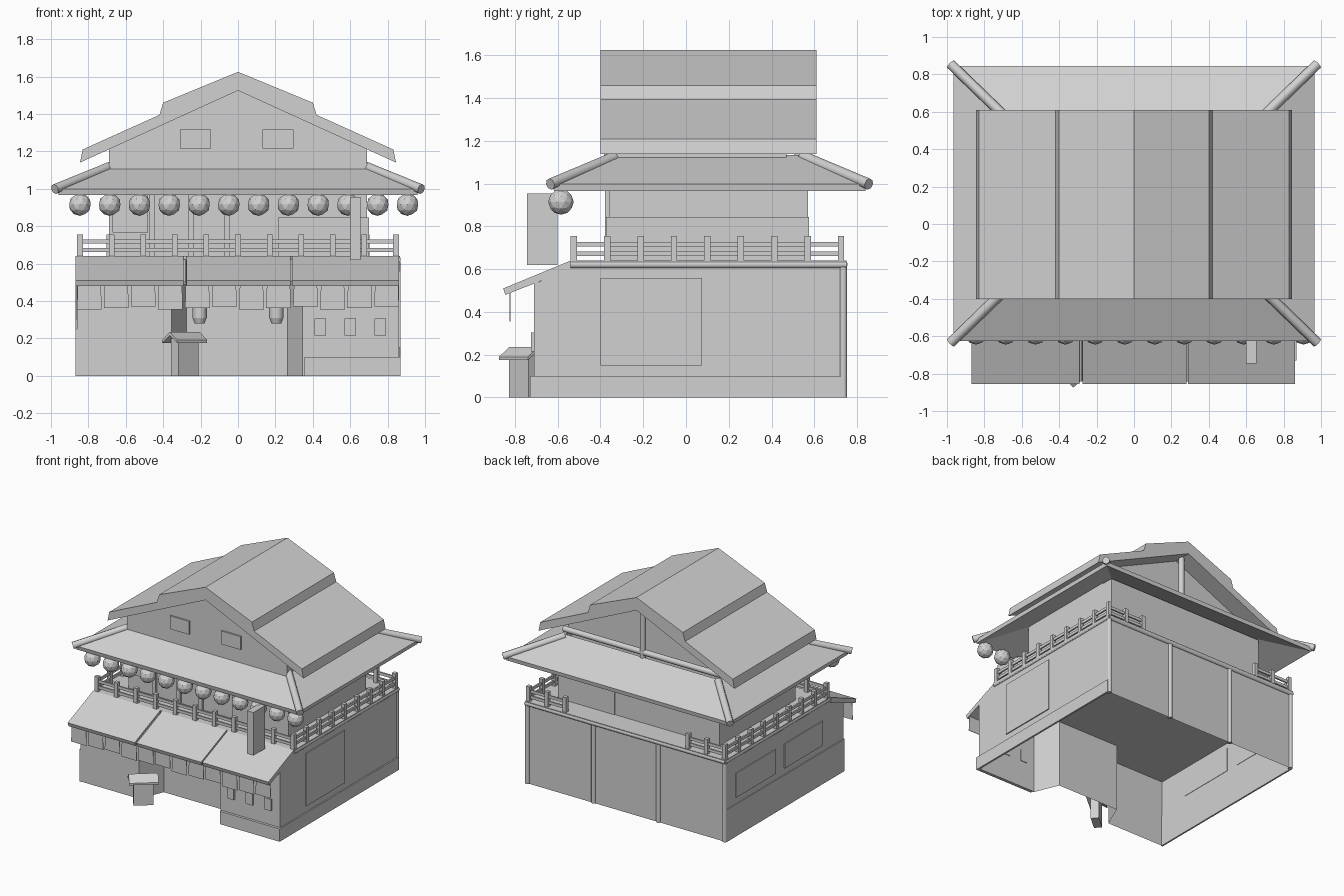
import bpy, bmesh, math
from mathutils import Vector, Matrix

cube = bpy.data.objects.get("Cube")
if cube:
    bpy.data.objects.remove(cube, do_unlink=True)

grey = bpy.data.materials.new("plain_grey")
grey.use_nodes = True
COLOUR = (0.64, 0.64, 0.64, 1)
grey.diffuse_color = COLOUR
grey.node_tree.nodes["Principled BSDF"].inputs["Base Color"].default_value = COLOUR


def finish(name, bm, smooth=False):
    bmesh.ops.recalc_face_normals(bm, faces=bm.faces)
    mesh = bpy.data.meshes.new(name)
    bm.to_mesh(mesh)
    bm.free()
    mesh.materials.append(grey)
    for p in mesh.polygons:
        p.use_smooth = smooth and len(p.vertices) == 4
    ob = bpy.data.objects.new(name, mesh)
    bpy.context.collection.objects.link(ob)
    return ob


def prism(name, pts, axis, a, b, caps=True):
    """Extrude a 2D outline along the named axis from a to b."""
    place = {"x": lambda p, t: (t, p[0], p[1]),
             "y": lambda p, t: (p[0], t, p[1]),
             "z": lambda p, t: (p[0], p[1], t)}[axis]
    bm = bmesh.new()
    lo = [bm.verts.new(place(p, a)) for p in pts]
    hi = [bm.verts.new(place(p, b)) for p in pts]
    n = len(pts)
    for i in range(n):
        j = (i + 1) % n
        bm.faces.new((lo[i], lo[j], hi[j], hi[i]))
    if caps:
        bm.faces.new(lo)
        bm.faces.new(hi)
    return finish(name, bm)


def box(name, x0, x1, y0, y1, z0, z1):
    return prism(name, [(x0, y0), (x1, y0), (x1, y1), (x0, y1)], "z", z0, z1)


def rod(name, p, q, r, sides=12, end_r=None):
    p, q = Vector(p), Vector(q)
    bm = bmesh.new()
    bmesh.ops.create_cone(bm, cap_ends=True, segments=sides, radius1=r,
                          radius2=r if end_r is None else end_r, depth=(q - p).length)
    turn = (q - p).to_track_quat("Z", "Y").to_matrix().to_4x4()
    bmesh.ops.transform(bm, matrix=Matrix.Translation((p + q) / 2) @ turn, verts=bm.verts)
    return finish(name, bm, True)


def ball(name, x, y, z, r):
    bm = bmesh.new()
    bmesh.ops.create_icosphere(bm, subdivisions=2, radius=r)
    bmesh.ops.translate(bm, vec=(x, y, z), verts=bm.verts)
    return finish(name, bm)


# Ground floor: open-bottomed shell with a splayed entrance recess
footprint = [(-.86, .74), (-.86, -.71), (-.355, -.71), (-.275, -.52),
             (.265, -.52), (.345, -.71), (.86, -.71), (.86, .74)]
prism("ground_floor_walls", footprint, "z", 0, .54, caps=False)
prism("ground_floor_ceiling", [(-.71, .53), (-.54, .61), (.74, .61), (.74, .53)],
      "x", -.86, .86)
box("balcony_floor", -.865, .865, -.54, .75, .61, .64)
for s in (-1, 1):
    rod("balcony_edge_beam", (s * .852, -.54, .622), (s * .852, .75, .622), .018)
rod("back_edge_beam", (-.86, .738, .622), (.86, .738, .622), .018)

# Plinths
box("left_plinth", .855, .87, -.73, .74, 0, .1)
box("front_plinth", .355, .87, -.73, -.705, 0, .1)
box("right_plinth", -.868, -.855, -.715, .74, 0, .25)

# Back wall posts
for x in (-.85, -.28, .28, .85):
    rod("back_post", (x, .736, 0), (x, .736, .61), .018)

# Ground floor windows
box("left_window", .857, .868, -.4, .075, .15, .56)
for y0, y1 in ((.13, .62), (-.45, .02)):
    box("right_window", -.867, -.857, y0, y1, .3, .49)
for x in (.44, .6, .76):
    box("small_front_window", x - .03, x + .03, -.724, -.705, .215, .305)

# Shop awning in three sections with divider rods
awning = [(-.54, .64), (-.855, .51), (-.845, .48), (-.54, .6)]
for x0, x1 in ((-.87, -.292), (-.276, .28), (.29, .86)):
    prism("awning_section", awning, "x", x0, x1)
for x in (-.285, .285):
    rod("awning_divider", (x, -.55, .615), (x, -.84, .495), .009, 8)

# Short hanging cloths along the awning edge
for i in range(12):
    x = -.795 + i * .1445
    drop = .355 + .008 * (i % 3)
    cloth = [(x - .062, .492), (x + .062, .492), (x + .066, drop), (x - .066, drop)]
    prism("hanging_cloth", cloth, "y", -.825, -.822)

# Entrance lanterns
for x in (-.205, .205):
    rod("entrance_lantern", (x, -.62, .31), (x, -.62, .46), .038)
    rod("entrance_lantern_base", (x, -.62, .28), (x, -.62, .31), .026, end_r=.038)

# Little roofed notice stand, turned toward the left
stand_turn = Matrix.Translation((-.285, -.76, 0)) @ Matrix.Rotation(math.radians(40), 4, "Z")
stand = box("notice_stand", -.07, .07, -.03, .03, 0, .2)
stand_roof = prism("notice_stand_roof", [(-.062, .175), (-.062, .19), (0, .235), (.062, .19),
                                         (.062, .175), (0, .215)], "x", -.105, .105)
for ob in (stand, stand_roof):
    ob.matrix_world = stand_turn


# Balcony railing, open in the middle of the back
def railing(p, q, count):
    p, q = Vector(p), Vector(q)
    for i in range(count + 1):
        c = p.lerp(q, i / count)
        box("railing_post", c.x - .015, c.x + .015, c.y - .015, c.y + .015, .64, .755)
    for z in (.672, .717):
        box("railing_bar", min(p.x, q.x) - .006, max(p.x, q.x) + .006,
            min(p.y, q.y) - .006, max(p.y, q.y) + .006, z - .011, z + .011)


railing((-.845, -.525), (.845, -.525), 10)
for s in (-1, 1):
    railing((s * .845, -.525), (s * .845, .725), 8)
    railing((s * .845, .725), (s * .53, .725), 2)

# Upper floor
box("upper_floor", -.69, .69, -.36, .57, .64, 1.08)
box("upper_wainscot", .215, .7, -.375, .575, .64, .845)
box("upper_front_shutter", -.67, -.48, -.38, -.36, .765, .97)
for x in (-.46, -.25, -.06):
    box("upper_front_post", x - .015, x + .015, -.38, -.36, .64, .99)

# Skirt roof: stacked rectangular rings joined into one closed band
bm = bmesh.new()
rings = []
for hx, y0, y1, z in ((.66, -.32, .54, 1.1), (.96, -.618, .84, .967),
                      (.965, -.625, .845, .998), (.66, -.32, .54, 1.135)):
    rings.append([bm.verts.new((x, y, z)) for x, y in
                  ((-hx, y0), (hx, y0), (hx, y1), (-hx, y1))])
for k in range(4):
    a, b = rings[k], rings[(k + 1) % 4]
    for i in range(4):
        j = (i + 1) % 4
        bm.faces.new((a[i], a[j], b[j], b[i]))
finish("skirt_roof", bm)

# Hip ridge beams
for s in (-1, 1):
    rod("hip_beam", (s * .98, -.635, .998), (s * .66, -.325, 1.128), .027, 8)
    rod("hip_beam", (s * .98, .855, .998), (s * .66, .545, 1.128), .027, 8)

# Gable walls and main stepped roof
gable = [(-.69, 1.08), (.69, 1.08), (.69, 1.22), (0, 1.535), (-.69, 1.22)]
prism("gable_block", gable, "y", -.383, .47)
half = [(.4, 1.46), (.42, 1.395), (.83, 1.21), (.845, 1.14)]
roof = [(0, 1.625)] + half + [(0, 1.525)] + [(-x, z) for x, z in reversed(half)]
prism("main_roof", roof, "y", -.4, .61)
for x in (-.228, .215):
    box("gable_window", x - .083, x + .083, -.396, -.38, 1.215, 1.318)

# Exposed timbers in the back gable
rod("back_gable_beam", (-.68, .53, 1.17), (.68, .53, 1.17), .022)
rod("back_gable_post", (0, .53, 1.12), (0, .53, 1.54), .022)

# Row of round lanterns under the front eave
for i in range(12):
    ball("eave_lantern", -.845 + i * .1592, -.585, .915, .06)

# Projecting vertical signboard
box("signboard", .6, .655, -.745, -.6, .62, .955)
